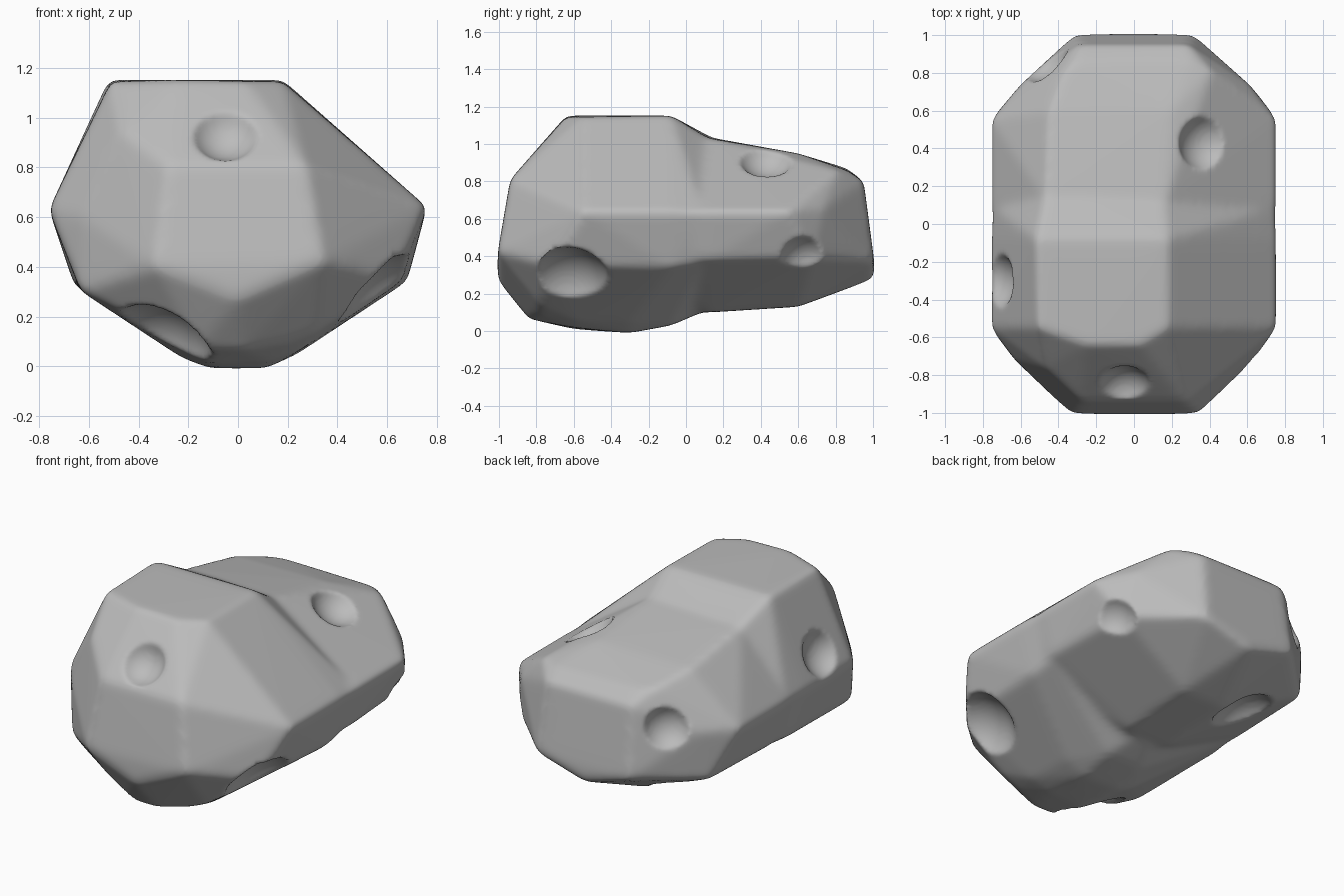
import bpy, bmesh
from mathutils import Vector, Matrix

cube = bpy.data.objects.get("Cube")
if cube:
    bpy.data.objects.remove(cube, do_unlink=True)

rock = bpy.data.materials.new("grey_rock")
rock.use_nodes = True
rock.diffuse_color = (0.5, 0.5, 0.5, 1)
rock.node_tree.nodes["Principled BSDF"].inputs["Base Color"].default_value = (0.5, 0.5, 0.5, 1)


def make_object(name, bm):
    mesh = bpy.data.meshes.new(name)
    bm.to_mesh(mesh)
    bm.free()
    mesh.materials.append(rock)
    obj = bpy.data.objects.new(name, mesh)
    bpy.context.collection.objects.link(obj)
    return obj


def add_hull(bm, points):
    """Wrap a closed faceted shell around the corner points."""
    part = bmesh.new()
    for p in points:
        part.verts.new(p)
    result = bmesh.ops.convex_hull(part, input=part.verts)
    loose = {g for g in result["geom_interior"] + result["geom_unused"]
             if isinstance(g, bmesh.types.BMVert)}
    bmesh.ops.delete(part, geom=list(loose), context="VERTS")
    bmesh.ops.recalc_face_normals(part, faces=part.faces)
    mesh = bpy.data.meshes.new("hull")
    part.to_mesh(mesh)
    part.free()
    bm.from_mesh(mesh)
    bpy.data.meshes.remove(mesh)


def ring(y, pairs):
    return [(x, y, z) for x, z in pairs]


def remesh_and_wear(obj, voxel, rounds):
    """Fuse everything into one skin and soften its edges."""
    fuse = obj.modifiers.new("fuse", "REMESH")
    fuse.mode = "VOXEL"
    fuse.voxel_size = voxel
    wear = obj.modifiers.new("wear", "SMOOTH")
    wear.factor = .5
    wear.iterations = rounds
    for name in ("fuse", "wear"):
        bpy.ops.object.modifier_apply(modifier=name)


# Tall front lump: end face, brow, widest ring, cut-off ring
front_lump = (
    ring(-.94, [(-.28, .81), (.27, .81)])
    + ring(-1.007, [(-.33, .4), (.34, .42), (0, .27)])
    + ring(-.76, [(-.47, .95)])
    + ring(-.64, [(-.25, 1.152), (.03, 1.145)])
    + ring(-.55, [(-.51, 1.145), (.18, 1.145), (-.76, .63), (.76, .64)])
    + ring(-.72, [(-.63, .6), (-.63, .3), (.64, .35)])
    + ring(-.84, [(-.16, .07), (.02, .065)])
    + ring(-.78, [(.2, .09), (.32, .14)])
    + ring(-.6, [(-.12, .01), (.12, .02), (.24, .06)])
    + ring(-.08, [(-.52, 1.152), (.18, 1.152), (-.76, .63), (.76, .64),
                  (-.66, .33), (.68, .34), (-.12, .03), (.12, .03)])
    + ring(-.3, [(-.11, -.01), (.11, -.01), (-.22, .03), (.24, .05)])
    + ring(.09, [(-.75, .63), (.75, .63), (-.65, .34), (.67, .37)])
    + ring(.2, [(-.46, 1), (.15, .98), (0, .15)])
)

# Lower rear lump
rear_lump = (
    ring(-.2, [(-.45, 1.05), (.15, 1.03), (-.74, .63), (.74, .64),
               (-.64, .34), (.66, .38), (0, .12)])
    + ring(.13, [(-.47, 1.035), (.17, 1.03), (-.76, .63), (.76, .64),
                 (-.66, .34), (.69, .38), (-.14, .1), (.14, .1)])
    + ring(.6, [(-.45, .945), (.2, .95), (-.14, .13), (.14, .13)])
    + ring(.55, [(-.76, .63), (.76, .64)])
    + ring(.68, [(-.64, .34), (.66, .39)])
    + ring(.74, [(-.6, .64), (.61, .66)])
    + ring(.81, [(-.37, .885), (.41, .86)])
    + ring(.86, [(-.3, .87), (.3, .86)])
    + ring(.95, [(-.29, .8), (.29, .8)])
    + ring(1.007, [(-.31, .37), (.31, .37), (0, .28)])
)

bm = bmesh.new()
add_hull(bm, front_lump)
add_hull(bm, rear_lump)
asteroid = make_object("asteroid_body", bm)
bpy.context.view_layer.objects.active = asteroid
asteroid.select_set(True)
remesh_and_wear(asteroid, .022, 9)

# Craters: rough position, outward direction, rim radius
craters = [
    ((-.05, -.82, .9), (0, -.7, .7), .13),
    ((.35, .42, .88), (.45, .1, .88), .14),
    ((-.69, -.3, .75), (-.9, 0, .42), .14),
    ((-.27, -.7, .15), (-.45, -.45, -.77), .205),
    ((.57, -.6, .27), (.73, -.25, -.63), .21),
    ((.66, .61, .39), (.75, .4, -.45), .135),
    ((-.44, .84, .67), (-.72, .66, .2), .13),
    ((-.33, .53, .2), (-.5, .1, -.86), .18),
]
bm = bmesh.new()
for place, outward, radius in craters:
    hit = asteroid.closest_point_on_mesh(Vector(place))[1]
    centre = hit + Vector(outward).normalized() * radius * .7
    bmesh.ops.create_icosphere(bm, subdivisions=4, radius=radius * 1.22,
                               matrix=Matrix.Translation(centre))
cutter = make_object("crater_cutter", bm)
cutter.hide_render = True

scoop = asteroid.modifiers.new("scoop", "BOOLEAN")
scoop.operation = "DIFFERENCE"
scoop.solver = "EXACT"
scoop.object = cutter
bpy.ops.object.modifier_apply(modifier="scoop")
bpy.data.objects.remove(cutter, do_unlink=True)

# Soften the crater rims
remesh_and_wear(asteroid, .014, 5)
bpy.ops.object.shade_smooth_by_angle(angle=.7)
